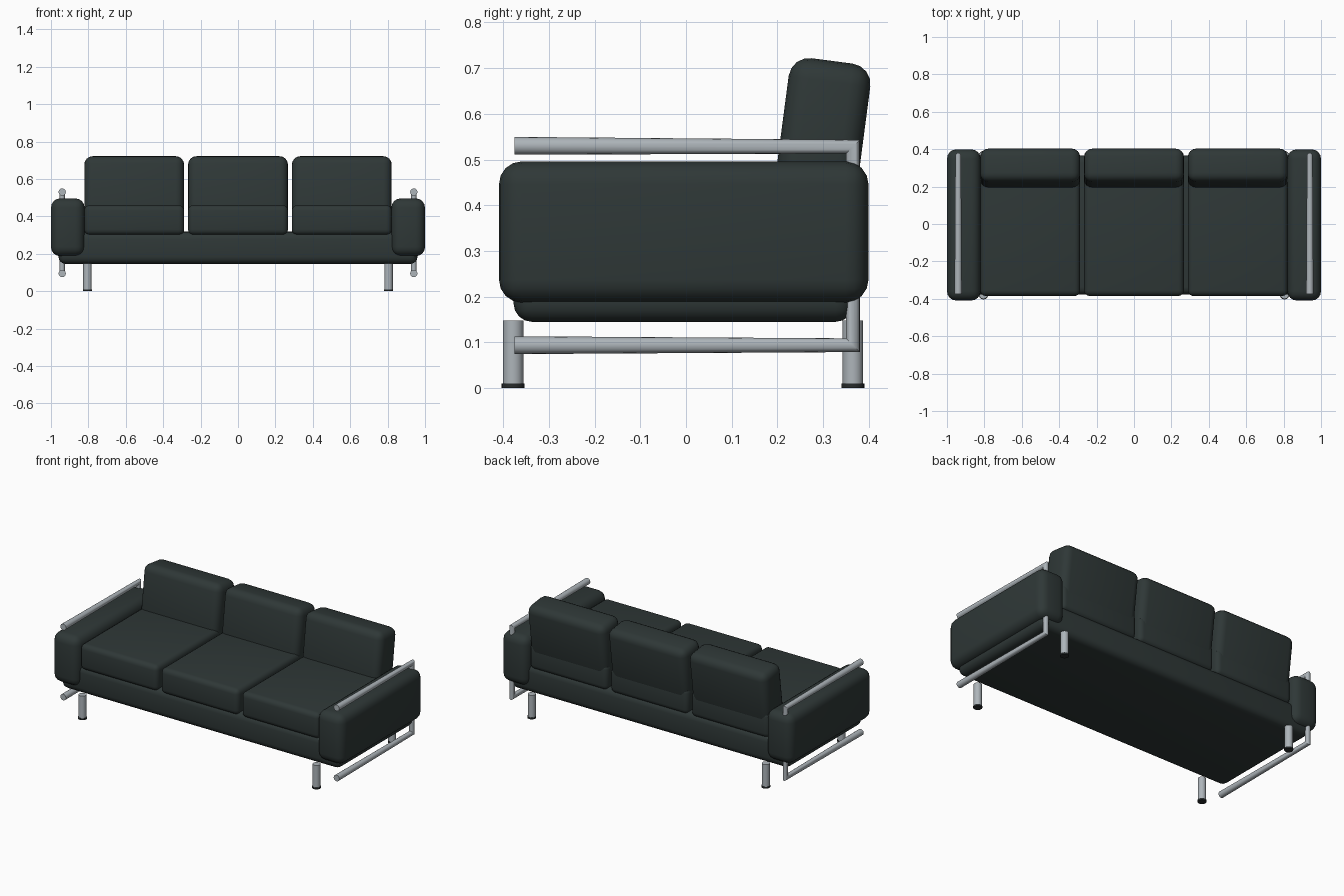
import bpy, bmesh, math
from mathutils import Vector

if "Cube" in bpy.data.objects:
    bpy.data.objects.remove(bpy.data.objects["Cube"])


def material(name, color):
    m = bpy.data.materials.new(name)
    m.diffuse_color = (*color, 1)
    m.use_nodes = True
    m.node_tree.nodes["Principled BSDF"].inputs["Base Color"].default_value = m.diffuse_color
    return m


FABRIC = material("dark green fabric", (0.028, 0.039, 0.038))
METAL = material("brushed steel", (0.42, 0.46, 0.49))
RUBBER = material("black rubber", (0.02, 0.024, 0.025))


def finish(bm, name, mat, angle=40):
    bmesh.ops.recalc_face_normals(bm, faces=bm.faces)
    mesh = bpy.data.meshes.new(name)
    bm.to_mesh(mesh)
    bm.free()
    mesh.materials.append(mat)
    ob = bpy.data.objects.new(name, mesh)
    bpy.context.collection.objects.link(ob)
    bpy.context.view_layer.objects.active = ob
    ob.select_set(True)
    bpy.ops.object.shade_smooth_by_angle(angle=math.radians(angle))
    ob.select_set(False)
    return ob


def padded(name, lo, hi, radius, tilt=0):
    """Rounded upholstered block between two corners, tilted about its centre."""
    lo, hi = Vector(lo), Vector(hi)
    bm = bmesh.new()
    bmesh.ops.create_cube(bm, size=1)
    bmesh.ops.scale(bm, vec=hi - lo, verts=bm.verts)
    bmesh.ops.bevel(bm, geom=bm.edges[:], offset=radius, segments=4,
                    profile=0.5, affect='EDGES')
    ob = finish(bm, name, FABRIC)
    ob.location = (lo + hi) / 2
    ob.rotation_euler.x = math.radians(tilt)
    return ob


def cylinder(name, x, y, z0, z1, r, mat):
    bm = bmesh.new()
    bmesh.ops.create_cone(bm, cap_ends=True, segments=24, radius1=r,
                          radius2=r, depth=z1 - z0)
    ob = finish(bm, name, mat)
    ob.location = (x, y, (z0 + z1) / 2)


def tube_frame(name, x):
    """C-shaped side tube with mitred corners, flaring toward its front ends."""
    # y, z, radius, direction across the section in the yz plane
    stations = [(-0.375, 0.530, 0.0195, (0, 1)), (0.365, 0.528, 0.015, (1, 1)),
                (0.365, 0.094, 0.015, (1, -1)), (-0.375, 0.094, 0.0195, (0, -1))]
    n = 16
    bm = bmesh.new()
    rings = []
    for y, z, r, (dy, dz) in stations:
        ring = []
        for i in range(n):
            a = 2 * math.pi * i / n
            s = r * math.sin(a)
            ring.append(bm.verts.new((x + r * math.cos(a), y + dy * s, z + dz * s)))
        rings.append(ring)
    for a, b in zip(rings, rings[1:]):
        for i in range(n):
            j = (i + 1) % n
            bm.faces.new((a[i], a[j], b[j], b[i]))
    bm.faces.new(rings[0])
    bm.faces.new(rings[-1])
    finish(bm, name, METAL)


# Upholstered base
padded("base", (-0.96, -0.377, 0.145), (0.96, 0.367, 0.318), 0.04)

# Three seat cushions and leaning back cushions
for i, x in enumerate((-0.555, 0, 0.555)):
    padded(f"seat_cushion_{i + 1}", (x - 0.267, -0.385, 0.30),
           (x + 0.267, 0.37, 0.46), 0.03)
    padded(f"back_cushion_{i + 1}", (x - 0.267, 0.208, 0.386),
           (x + 0.267, 0.388, 0.717), 0.045, -7.5)

# Arms, tube frames, legs and feet on both sides
for s, side in ((-1, "left"), (1, "right")):
    xs = sorted((s * 0.82, s * 1.0))
    padded(f"{side}_arm", (xs[0], -0.409, 0.187), (xs[1], 0.399, 0.496), 0.05)
    tube_frame(f"{side}_tube_frame", s * 0.94)
    for y, end in ((-0.378, "front"), (0.365, "back")):
        cylinder(f"{side}_{end}_leg", s * 0.805, y, 0.008, 0.148, 0.0225, METAL)
        cylinder(f"{side}_{end}_foot", s * 0.805, y, 0, 0.010, 0.025, RUBBER)
